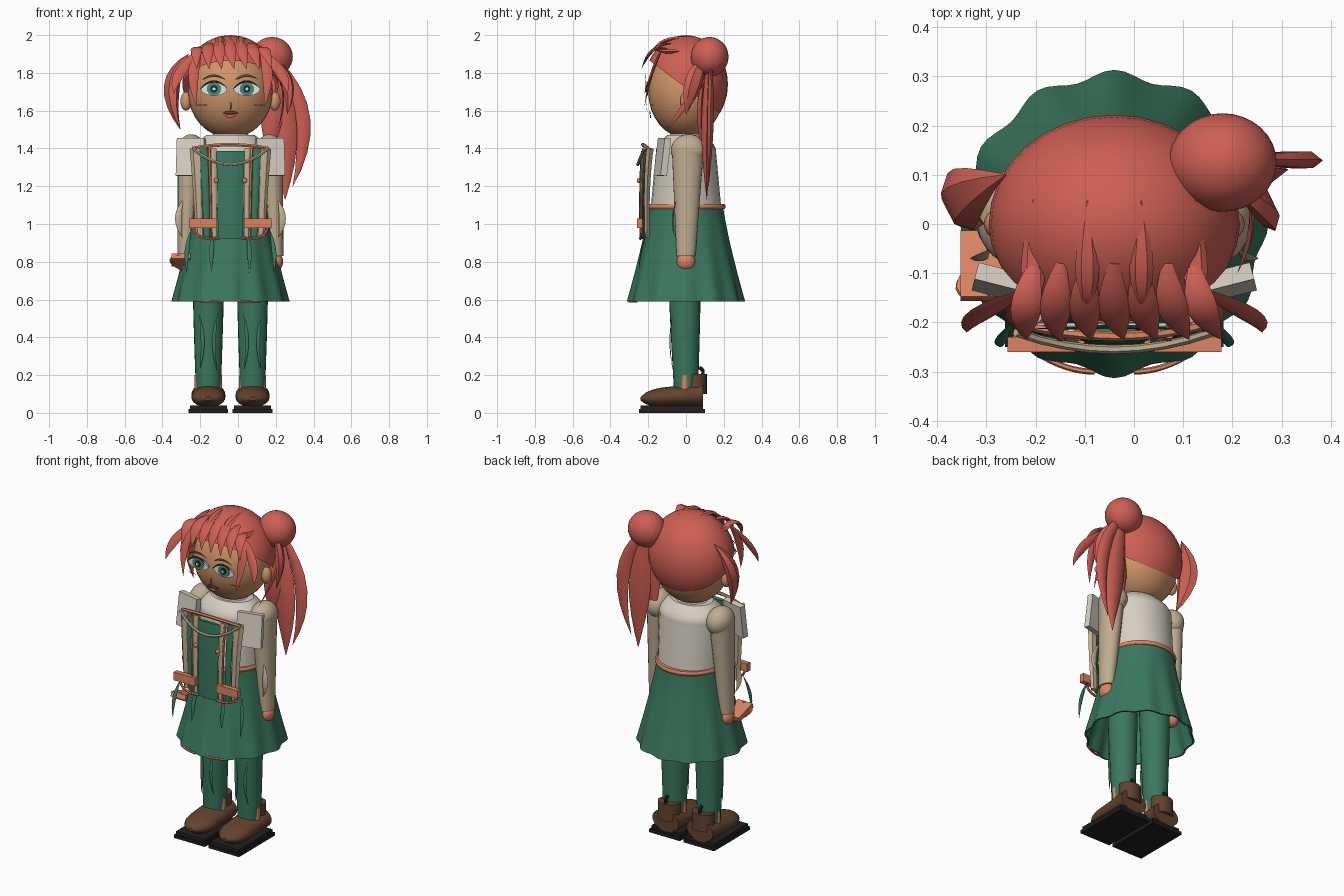
import bpy, bmesh
from math import sin, cos, pi, tau, sqrt, radians
from mathutils import Vector, Matrix

if "Cube" in bpy.data.objects:
    bpy.data.objects.remove(bpy.data.objects["Cube"], do_unlink=True)

# The body stands a little off centre because of the ponytail
BODY = Vector((-.04, 0, 0))
ACROSS, DEPTH, UP = Vector((1, 0, 0)), Vector((0, 1, 0)), Vector((0, 0, 1))


def to_linear(byte):
    c = byte / 255
    return c / 12.92 if c < .04 else ((c + .055) / 1.055) ** 2.4


def material(name, hex_code):
    colour = (*[to_linear(byte) for byte in bytes.fromhex(hex_code)], 1)
    mat = bpy.data.materials.new(name)
    mat.use_nodes = True
    mat.diffuse_color = colour
    mat.node_tree.nodes["Principled BSDF"].inputs["Base Color"].default_value = colour
    return mat


HAIR = material("hair_red", "CD5F54")
SKIN = material("skin_tan", "CF9568")
GREEN = material("cloth_green", "3A785E")
BLACK = material("sole_black", "231F1F")
WHITE = material("shirt_white", "D6CFC2")
BEIGE = material("sleeve_beige", "C0AD91")
CORAL = material("trim_coral", "DB8463")
BROWN = material("shoe_brown", "64432F")
EYE = material("eye_white", "EAE8E2")
IRIS = material("iris_teal", "3F8C78")


def finish(name, bm, mat, angle=40):
    bmesh.ops.translate(bm, verts=bm.verts, vec=BODY)
    bmesh.ops.recalc_face_normals(bm, faces=bm.faces)
    mesh = bpy.data.meshes.new(name)
    bm.to_mesh(mesh)
    bm.free()
    mesh.materials.append(mat)
    part = bpy.data.objects.new(name, mesh)
    bpy.context.collection.objects.link(part)
    bpy.ops.object.select_all(action="DESELECT")
    part.select_set(True)
    bpy.context.view_layer.objects.active = part
    bpy.ops.object.shade_smooth_by_angle(angle=radians(angle))


def skin_rings(name, rings, mat):
    bm = bmesh.new()
    loops = [[bm.verts.new(point) for point in ring] for ring in rings]
    for low, high in zip(loops, loops[1:]):
        for i in range(len(low)):
            bm.faces.new((low[i - 1], low[i], high[i], high[i - 1]))
    bm.faces.new(loops[0])
    bm.faces.new(loops[-1])
    finish(name, bm, mat)


def ellipse(centre, u, v, sides, flute=0, waves=0):
    ring = []
    for i in range(sides):
        turn = tau * i / sides
        swell = 1 + flute * cos(waves * turn)
        ring.append(Vector(centre) + swell * (u * cos(turn) + v * sin(turn)))
    return ring


def column(name, foot, top, foot_size, top_size, mat, bulge=0):
    """Upright elliptical limb; bulge swells its middle."""
    rings = []
    for step in range(7):
        t = step / 6
        rx, ry = Vector(foot_size).lerp(Vector(top_size), t) * (1 + bulge * sin(pi * t))
        rings.append(ellipse(Vector(foot).lerp(Vector(top), t), ACROSS * rx, DEPTH * ry, 24))
    skin_rings(name, rings, mat)


def leaf(t):
    return sin(pi * t) + .02


def lock(t):
    return .3 + .7 * sin(pi * t) - .28 * t


def even(t):
    return 1


def strand(name, start, through, end, width, mat, wide=ACROSS, flat=.3, taper=leaf):
    """Curved strip that passes through three points."""
    start, through, end = Vector(start), Vector(through), Vector(end)
    bend = 2 * through - (start + end) / 2
    rings = []
    for step in range(9):
        t = step / 8
        along = ((bend - start).lerp(end - bend, t)).normalized()
        side = (wide - along * wide.dot(along)).normalized()
        centre = start.lerp(bend, t).lerp(bend.lerp(end, t), t)
        size = width * taper(t)
        rings.append(ellipse(centre, side * size, along.cross(side) * size * flat, 6))
    skin_rings(name, rings, mat)


def tube(name, start, through, end, radius, mat):
    strand(name, start, through, end, radius, mat, Vector((1, 2, 3)), 1, even)


def box(name, centre, size, mat, tilt=0, turn=0):
    bm = bmesh.new()
    place = (Matrix.Translation(centre) @ Matrix.Rotation(turn, 4, "Z")
             @ Matrix.Rotation(tilt, 4, "X") @ Matrix.Diagonal((*size, 1)))
    bmesh.ops.create_cube(bm, size=1, matrix=place)
    finish(name, bm, mat)


def ball(name, centre, radii, mat, cut_point=None, cut_normal=UP):
    bm = bmesh.new()
    place = Matrix.Translation(centre) @ Matrix.Diagonal((*radii, 1))
    bmesh.ops.create_uvsphere(bm, u_segments=32, v_segments=16, radius=1, matrix=place)
    if cut_point:
        bmesh.ops.bisect_plane(bm, geom=bm.verts[:] + bm.edges[:] + bm.faces[:],
                               plane_co=cut_point, plane_no=cut_normal, clear_inner=True)
    finish(name, bm, mat, 60)


def disc(name, centre, width, height, mat):
    face = ellipse(centre, ACROSS * width, UP * height, 20)
    skin_rings(name, [face, [point + DEPTH * .005 for point in face]], mat)


# Head, collar, hair cap and bun
ball("head", (0, 0, 1.7), (.225, .2, .245), SKIN)
column("neck_collar", (0, 0, 1.4), (0, 0, 1.48), (.14, .12), (.09, .08), WHITE)
CAP = Vector((.255, .222, .26))
ball("hair_cap", (0, 0, 1.74), CAP, HAIR, (0, 0, 1.72), Vector((0, .75, 1)))
ball("hair_bun", (.22, .125, 1.885), (.11, .1, .105), HAIR)


def on_cap(x, y):
    return Vector((x, y, 1.74 + CAP.z * sqrt(1 - (x / CAP.x) ** 2 - (y / CAP.y) ** 2)))


# Fringe across the brow and wisps on the crown
for i in range(7):
    x = (i - 3) * .06
    strand(f"fringe_{i + 1}", on_cap(x * .9, -.08), (x, -.175, 1.92), (x * 1.1 + .02, -.235, 1.82),
           .036, HAIR, taper=lock)
for i in range(4):
    x = (i - 1.5) * .11
    strand(f"crown_wisp_{i + 1}", on_cap(x, .05), on_cap(x, -.09) + UP * .005, (x, -.17, 1.93),
           .024, HAIR, flat=.5)

# Ponytail and loose side locks
strand("ponytail_outer", (.25, .13, 1.86), (.38, .13, 1.55), (.33, .12, 1.2), .05, HAIR,
       flat=.45, taper=lock)
strand("ponytail_middle", (.23, .12, 1.85), (.28, .11, 1.5), (.29, .11, 1.13), .085, HAIR,
       flat=.45, taper=lock)
strand("ponytail_inner", (.22, .1, 1.8), (.22, .08, 1.6), (.2, .09, 1.35), .06, HAIR, flat=.4)
strand("right_side_lock", (-.22, .1, 1.9), (-.31, .05, 1.73), (-.265, 0, 1.5), .06, HAIR,
       DEPTH - ACROSS / 2, .6)
strand("left_side_lock", (.22, .1, 1.88), (.3, .04, 1.75), (.3, 0, 1.58), .05, HAIR,
       DEPTH - ACROSS / 2, .5)
strand("left_loose_strand", (.25, .11, 1.78), (.28, .02, 1.66), (.25, -.1, 1.5), .018, HAIR, DEPTH)


def build_face_side(side, s):
    eye_x, eye_z = s * .087, 1.715
    layers = (("eye", .07, .036, EYE), ("iris", .038, .036, IRIS),
              ("pupil", .018, .02, BLACK), ("glint", .008, .008, EYE))
    for depth, (part, width, height, mat) in enumerate(layers):
        disc(f"{side}_{part}", (eye_x, -.206 - depth * .004, eye_z), width, height, mat)

    def arch(part, half, base, rise, thick, mat):
        strand(f"{side}_{part}", (eye_x - half, -.212, base), (eye_x, -.213, base + rise),
               (eye_x + half, -.212, base), thick, mat, UP, taper=lock)
    arch("lash", .072, eye_z, .04, .007, BLACK)
    arch("brow", .06, 1.765, .02, .008, BROWN)
    strand(f"{side}_cheek_line", (s * .12, -.18, 1.63), (s * .15, -.18, 1.63), (s * .18, -.17, 1.63),
           .004, CORAL, UP)
    ball(f"{side}_ear", (s * .235, 0, 1.65), (.03, .03, .05), SKIN)
    for outward, tip in ((0, 1.62), (.12, 1.69)):
        strand(f"{side}_temple_lock", (s * .16, -.13, 1.92), (s * (.195 + outward * .6), -.18, 1.8),
               (s * (.18 + outward), -.22, tip), .033, HAIR, taper=lock)


def build_arm(side, s):
    column(f"{side}_sleeve", (s * .24, 0, .83), (s * .213, .01, 1.4), (.04, .05), (.066, .085), BEIGE)
    ball(f"{side}_shoulder", (s * .207, .015, 1.39), (.073, .095, .085), BEIGE)
    ball(f"{side}_hand", (s * .237, 0, .8), (.042, .05, .05), CORAL)
    box(f"{side}_shoulder_flap", (s * .21, -.125, 1.355), (.15, .035, .2), WHITE, -.12, s * .25)
    strand(f"{side}_elbow_fold", (s * .25, -.05, 1.13), (s * .275, -.07, 1.03), (s * .255, -.06, .93),
           .018, BEIGE)


def build_shoe(side, x):
    # Rounded toe rising toward the ankle
    rings = []
    for step in range(13):
        t = step / 12
        toe = sqrt(max(.05, 1 - max(0, 1 - 3 * t) ** 2))
        top = .12 + .04 * t
        height = (top - .03) / 2
        rings.append(ellipse((x, .33 * t - .24, top - height), ACROSS * .09 * toe,
                             UP * height * toe, 24))
    skin_rings(f"{side}_shoe", rings, BROWN)
    column(f"{side}_ankle_cuff", (x, .055, .1), (x, .055, .205), (.067, .055), (.067, .055), BROWN)
    tube(f"{side}_heel_loop", (x, .08, .19), (x, .09, .22), (x, .07, .24), .01, BLACK)
    box(f"{side}_sole", (x, -.075, .01), (.21, .35, .02), BLACK)
    box(f"{side}_sole_welt", (x, -.075, .03), (.195, .33, .02), BLACK)


def build_leg(side, s):
    x = s * .117
    column(f"{side}_leg", (x, 0, .12), (x, -.01, .9), (.066, .064), (.086, .09), GREEN, .04)
    column(f"{side}_ankle", (x, -.005, .12), (x, -.005, .2), (.072, .035), (.072, .035), CORAL)
    for edge in (-1, 1):
        strand(f"{side}_leg_fold", (x + edge * .05, -.07, .52), (x + edge * .03, -.085, .38),
               (x + edge * .045, -.07, .23), .01, GREEN)
    build_shoe(side, x)


def build_bib_side(side, s):
    def strip(part, x, lean, y, width, mat, flat=.4):
        """Vertical bib strip that narrows toward the waist."""
        strand(f"{side}_{part}", (s * x, y, 1.4), (s * (x - lean / 2), y - .015, 1.2),
               (s * (x - lean), y - .015, .93), width, mat, flat=flat, taper=lambda t: 1 - t / 3)
    strip("outer_strap", .18, .02, -.19, .036, BEIGE, .6)
    strip("bib_panel", .14, .015, -.21, .024, GREEN)
    strip("inner_strap", .092, .008, -.22, .018, BEIGE)
    strip("bib_piping", .112, .01, -.226, .009, CORAL, .8)
    box(f"{side}_pocket_bar", (s * .145, -.245, 1.005), (.145, .03, .05), CORAL)
    tube(f"{side}_pocket_edge", (s * .2, -.23, .98), (s * .15, -.24, .93), (s * .06, -.24, .925),
         .007, CORAL)
    ball(f"{side}_bib_button", (s * .075, -.25, 1.23), (.012, .01, .014), CORAL)
    for x in (.23, .1):
        strand(f"{side}_skirt_ribbon", (s * x * .9, -.2, .97), (s * x, -.235, .86),
               (s * x, -.25, .74), .012, GREEN)
    tube(f"{side}_hem_trim", (s * .04, -.3, .59), (s * .1, -.29, .59), (s * .16, -.26, .59), .006, CORAL)


for side, s in (("left", 1), ("right", -1)):
    for build in (build_face_side, build_arm, build_leg, build_bib_side):
        build(side, s)

# Shirt with sloped shoulders
column("shirt", (0, 0, 1.05), (0, 0, 1.37), (.195, .19), (.195, .16), WHITE)
column("shirt_yoke", (0, 0, 1.37), (0, 0, 1.47), (.195, .16), (.13, .1), WHITE, .13)


# Open skirt: the flutes deepen toward the hem, and the lining follows inside
def skirt_ring(t, inset):
    radius = .197 + .107 * t ** 1.2 - inset
    return ellipse(UP * (1.09 - t / 2), ACROSS * radius, DEPTH * radius, 96, .03 * t, 12)


outside = [skirt_ring(step / 12, 0) for step in range(13)]
lining = [skirt_ring(step / 12, .01) for step in range(12, 3, -1)]
skin_rings("skirt", outside + lining, GREEN)
column("waistband", (0, 0, 1.08), (0, 0, 1.105), (.2, .204), (.2, .204), CORAL, .03)

# Bib centre, top bar and hanging cord
strand("bib_centre", (0, -.225, 1.385), (0, -.235, 1.2), (0, -.235, .92), .075, GREEN,
       flat=.2, taper=lambda t: 1 - t / 8)
tube("bib_top_bar", (-.2, -.2, 1.4), (0, -.228, 1.42), (.2, -.2, 1.4), .01, CORAL)
tube("bib_cord", (-.2, -.22, 1.4), (0, -.255, 1.315), (.2, -.22, 1.4), .009, BEIGE)

# Nose and mouth
strand("nose", (0, -.203, 1.65), (.003, -.212, 1.62), (-.004, -.203, 1.6), .004, BROWN)
strand("upper_lip", (-.045, -.185, 1.585), (0, -.192, 1.59), (.045, -.185, 1.585), .009, BROWN, UP)
strand("lower_lip", (-.03, -.185, 1.577), (0, -.188, 1.57), (.03, -.185, 1.577), .01, HAIR, UP)

# Small case held in the right hand
box("hand_case", (-.262, -.085, .81), (.1, .14, .03), CORAL, -.3)
tube("case_handle", (-.25, -.14, .84), (-.315, -.13, .81), (-.26, -.05, .76), .008, CORAL)
